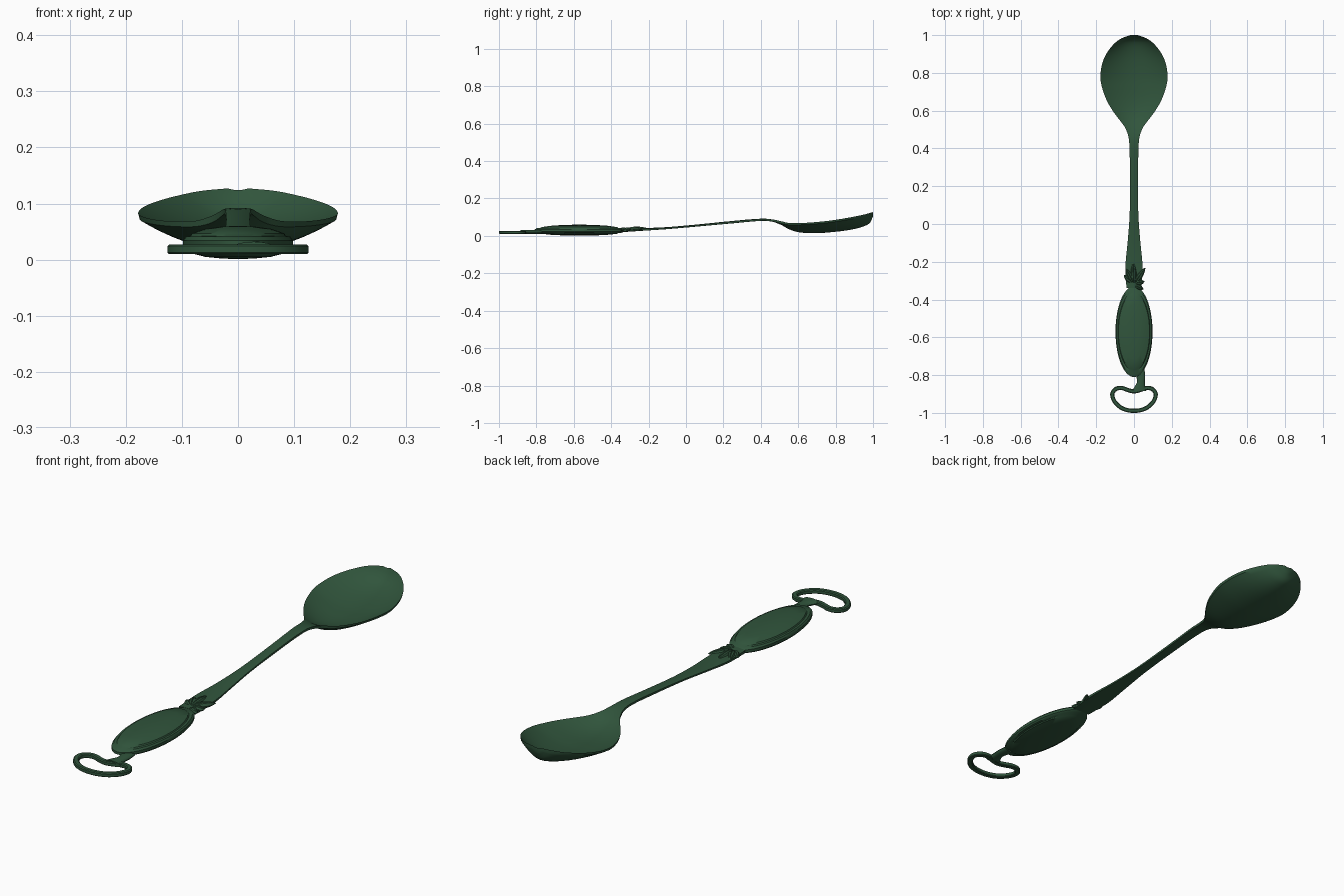
import bpy, bmesh, math

if "Cube" in bpy.data.objects:
    bpy.data.objects.remove(bpy.data.objects["Cube"])

green = bpy.data.materials.new("dark_green")
green.diffuse_color = (0.03, 0.09, 0.045, 1)
green.use_nodes = True
green.node_tree.nodes["Principled BSDF"].inputs["Base Color"].default_value = green.diffuse_color


def finish(name, bm, angle=35):
    bmesh.ops.recalc_face_normals(bm, faces=bm.faces[:])
    me = bpy.data.meshes.new(name)
    bm.to_mesh(me)
    bm.free()
    me.materials.append(green)
    ob = bpy.data.objects.new(name, me)
    bpy.context.collection.objects.link(ob)
    bpy.ops.object.select_all(action='DESELECT')
    ob.select_set(True)
    bpy.context.view_layer.objects.active = ob
    bpy.ops.object.shade_smooth_by_angle(angle=math.radians(angle))
    return ob


def bridge(bm, rings, closed=False):
    """Skin a list of point rings; cap the ends unless closed."""
    vs = [[bm.verts.new(p) for p in r] for r in rings]
    n = len(vs[0])
    for i in range(len(vs) if closed else len(vs) - 1):
        a, b = vs[i], vs[(i + 1) % len(vs)]
        for k in range(n):
            bm.faces.new((a[k], a[(k + 1) % n], b[(k + 1) % n], b[k]))
    if not closed:
        bm.faces.new(vs[0])
        bm.faces.new(vs[-1])


def smooth_rows(rows, steps):
    """Hermite interpolation of table rows, first column is the parameter."""
    def slope(i):
        a, b = rows[max(i - 1, 0)], rows[min(i + 1, len(rows) - 1)]
        return [(q - p) / (b[0] - a[0]) for p, q in zip(a, b)]
    out = []
    for i in range(len(rows) - 1):
        a, b, ma, mb = rows[i], rows[i + 1], slope(i), slope(i + 1)
        h = b[0] - a[0]
        for s in range(steps):
            t = s / steps
            out.append([(2*t**3 - 3*t*t + 1) * p + (t**3 - 2*t*t + t) * h * m
                        + (3*t*t - 2*t**3) * q + (t**3 - t*t) * h * n
                        for p, q, m, n in zip(a, b, ma, mb)])
    return out + [list(rows[-1])]


# Bowl and handle: y, half width, rim z, inner centre z, bottom z, edge thickness
stations = [
    (-0.34, 0.040, 0.036, 0.040, 0.020, 0.012),
    (-0.22, 0.045, 0.038, 0.042, 0.028, 0.009),
    (-0.10, 0.034, 0.044, 0.047, 0.036, 0.007),
    (0.05, 0.023, 0.057, 0.060, 0.049, 0.007),
    (0.25, 0.021, 0.077, 0.080, 0.067, 0.009),
    (0.40, 0.024, 0.090, 0.092, 0.080, 0.009),
    (0.46, 0.029, 0.088, 0.088, 0.076, 0.010),
    (0.51, 0.047, 0.078, 0.072, 0.058, 0.012),
    (0.55, 0.076, 0.069, 0.051, 0.036, 0.010),
    (0.60, 0.113, 0.068, 0.036, 0.020, 0.009),
    (0.66, 0.147, 0.071, 0.030, 0.015, 0.009),
    (0.73, 0.171, 0.077, 0.031, 0.016, 0.010),
    (0.78, 0.178, 0.083, 0.034, 0.020, 0.010),
    (0.85, 0.168, 0.094, 0.043, 0.028, 0.010),
    (0.91, 0.141, 0.105, 0.056, 0.039, 0.010),
    (0.96, 0.099, 0.116, 0.076, 0.055, 0.011),
    (0.985, 0.062, 0.123, 0.100, 0.072, 0.012),
    (1.0, 0.018, 0.127, 0.124, 0.104, 0.012),
]
N = 20
rings = []
for y, w, zr, zi, zb, e in smooth_rows(stations, 4):
    ts = [-1 + 2 * k / N for k in range(N + 1)]
    top = [(w * t, y, zr + (zi - zr) * (1 - t * t)) for t in ts]
    low = [(w * t * 0.985, y, zr - e + (zb - zr + e) * (1 - t * t)) for t in ts]
    rings.append(top + low[::-1])
bm = bmesh.new()
bridge(bm, rings)
finish("bowl_and_handle", bm)

# Oval grip: elliptical lathe with a stepped border on both faces
profile = [(0.02, 0.001), (0.3, 0.002), (0.6, 0.005), (0.84, 0.011), (0.87, 0.015),
           (0.95, 0.017), (1.0, 0.023), (1.0, 0.034), (0.95, 0.041), (0.87, 0.042),
           (0.84, 0.047), (0.6, 0.055), (0.3, 0.059), (0.02, 0.060)]
S = 72
bm = bmesh.new()
bridge(bm, [[(0.098 * r * math.cos(2 * math.pi * k / S),
              -0.57 + 0.24 * r * math.sin(2 * math.pi * k / S), z)
             for k in range(S)] for r, z in profile])
finish("oval_grip", bm)

# Kidney-shaped hanging loop: half of the centreline, mirrored
half = [(0, -0.886), (0.03, -0.880), (0.065, -0.868), (0.097, -0.874),
        (0.115, -0.900), (0.104, -0.938), (0.072, -0.970), (0.036, -0.985)]
path = half + [(0, -0.989)] + [(-x, y) for x, y in half[:0:-1]]
ext = path[-2:] + path + path[:3]
rows = smooth_rows([(i, x, y) for i, (x, y) in enumerate(ext)], 5)
pts = [(r[1], r[2]) for r in rows[10:10 + 5 * len(path)]]
rings = []
for i, (x, y) in enumerate(pts):
    (ax, ay), (bx, by) = pts[i - 1], pts[(i + 1) % len(pts)]
    d = math.hypot(bx - ax, by - ay)
    nx, ny = (by - ay) / d, -(bx - ax) / d
    rings.append([(x + nx * u, y + ny * u, z) for u, z in
                  ((-0.011, 0.013), (-0.008, 0.010), (0.008, 0.010), (0.011, 0.013),
                   (0.011, 0.024), (0.007, 0.027), (-0.007, 0.027), (-0.011, 0.024))])
bm = bmesh.new()
bridge(bm, rings, closed=True)
finish("hanging_loop", bm)

# Stem joining the loop to the grip, slightly off centre
bm = bmesh.new()
stem = [(-0.885, 0.028, 0.038), (-0.865, 0.030, 0.029), (-0.84, 0.036, 0.021),
        (-0.81, 0.036, 0.023), (-0.77, 0.026, 0.030)]
bridge(bm, [[(cx + w * math.cos(a), y, 0.021 + 0.011 * math.sin(a))
             for a in (2 * math.pi * k / 16 for k in range(16))]
            for y, cx, w in smooth_rows(stem, 4)])
finish("loop_stem", bm)


# Leaf collar: pointed, ridged leaves fanned where the handle meets the grip
def leaf(name, x, y, angle, length, width, z):
    c, s = math.cos(math.radians(angle)), math.sin(math.radians(angle))
    rings = []
    for i in range(13):
        u = i / 12
        w = width * (0.04 + math.sin(math.pi * u ** 0.8) ** 0.8 if 0 < u < 1 else 0.04)
        h = 0.014 * w / width
        rings.append([(x + u * length * c - v * w * s, y + u * length * s + v * w * c,
                       z + k * h) for v, k in
                      ((-1, 0), (-0.6, 0.75), (-0.12, 0.8), (0, 0.6), (0.12, 0.8),
                       (0.6, 0.75), (1, 0), (0.6, -0.7), (-0.6, -0.7))])
    bm = bmesh.new()
    bridge(bm, rings)
    finish(name, bm, 45)


for i, spec in enumerate([
        (0.0, -0.315, 92, 0.12, 0.016, 0.038),
        (0.005, -0.31, 55, 0.095, 0.016, 0.036),
        (0.005, -0.315, 12, 0.052, 0.015, 0.034),
        (-0.005, -0.31, 142, 0.062, 0.016, 0.034),
        (-0.003, -0.31, 117, 0.085, 0.015, 0.036),
        (0.005, -0.325, -25, 0.05, 0.014, 0.034)]):
    leaf(f"collar_leaf_{i + 1}", *spec)
